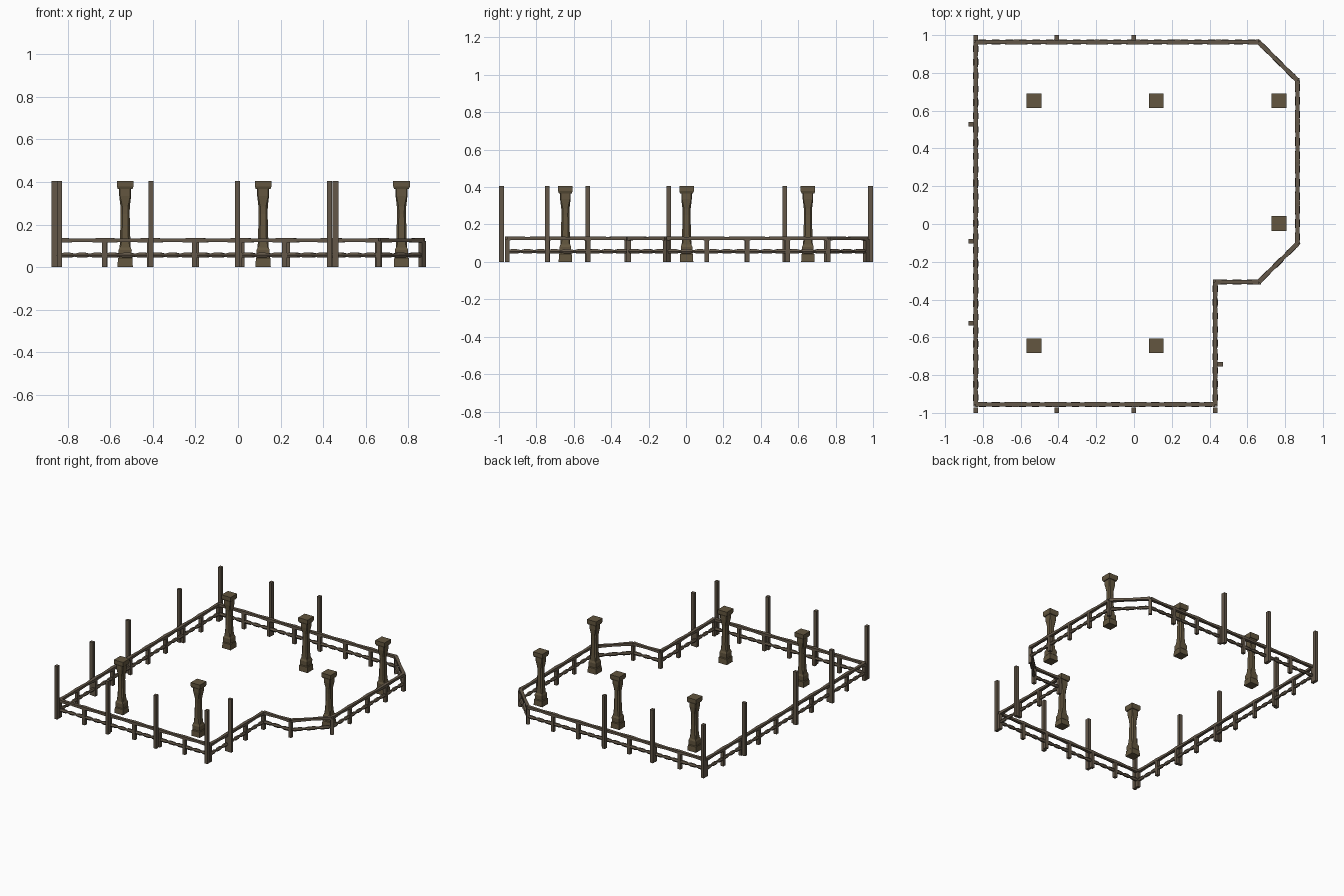
import bpy, bmesh, math
from mathutils import Vector, Matrix

if "Cube" in bpy.data.objects:
    bpy.data.objects.remove(bpy.data.objects["Cube"])


def material(name, color):
    m = bpy.data.materials.new(name)
    m.diffuse_color = color
    m.use_nodes = True
    m.node_tree.nodes["Principled BSDF"].inputs["Base Color"].default_value = m.diffuse_color
    return m


WOOD = material("dark_wood", (0.125, 0.096, 0.066, 1))
PILLAR = material("aged_wood", (0.125, 0.094, 0.05, 1))


def finish(bm, name, mat):
    bmesh.ops.recalc_face_normals(bm, faces=bm.faces[:])
    me = bpy.data.meshes.new(name)
    bm.to_mesh(me)
    bm.free()
    me.materials.append(mat)
    ob = bpy.data.objects.new(name, me)
    bpy.context.collection.objects.link(ob)
    return ob


def box(bm, center, size, angle=0.0):
    m = (Matrix.Translation(center) @ Matrix.Rotation(angle, 4, 'Z')
         @ Matrix.Diagonal((*size, 1)))
    bmesh.ops.create_cube(bm, size=1, matrix=m)


def loft(bm, rings):
    """Skin a list of equal-length point rings and cap both ends."""
    vs = [[bm.verts.new(p) for p in r] for r in rings]
    n = len(vs[0])
    for a, b in zip(vs, vs[1:]):
        for i in range(n):
            bm.faces.new((a[i], a[(i + 1) % n], b[(i + 1) % n], b[i]))
    bm.faces.new(vs[0][::-1])
    bm.faces.new(vs[-1])


# Footprint of the railing: a rectangle with a chamfered bay on the right
OUTLINE = [(-0.838, 0.963), (0.66, 0.963), (0.865, 0.76), (0.865, -0.105),
           (0.66, -0.307), (0.43, -0.307), (0.43, -0.955), (-0.838, -0.955)]
STEP = 0.213

# Every wall is split into equal bays
bays = []
for a, b in zip(OUTLINE, OUTLINE[1:] + OUTLINE[:1]):
    a, b = Vector((*a, 0)), Vector((*b, 0))
    n = max(1, round((b - a).length / STEP))
    if (b - a).length < 0.32:
        n = 1
    bays += [(a.lerp(b, i / n), a.lerp(b, (i + 1) / n)) for i in range(n)]

# Short railing posts
bm = bmesh.new()
for a, b in bays:
    box(bm, a + Vector((0, 0, 0.061)), (0.024, 0.024, 0.122),
        math.atan2((b - a).y, (b - a).x))
finish(bm, "short_posts", WOOD)

# Hand rail, a slightly waisted bar per bay
bm = bmesh.new()
for a, b in bays:
    d = (b - a).normalized()
    side = Vector((-d.y, d.x, 0))
    up = Vector((0, 0, 1))
    rings = []
    for t, w, h in ((0, 0.013, 0.011), (0.12, 0.012, 0.010),
                    (0.5, 0.010, 0.008), (0.88, 0.012, 0.010),
                    (1, 0.013, 0.011)):
        c = a.lerp(b, t) + up * 0.126
        rings.append([c + side * (w * s) + up * (h * u)
                      for s, u in ((-1, -1), (1, -1), (1, 1), (-1, 1))])
    loft(bm, rings)
finish(bm, "hand_rail", WOOD)

# Lower rail, turned with three swellings per bay
bm = bmesh.new()
for a, b in bays:
    d = (b - a).normalized()
    side = Vector((-d.y, d.x, 0))
    up = Vector((0, 0, 1))
    count = 3
    profile = [(0, 0.008)]
    for k in range(count):
        profile += [((k + f) / count, r) for f, r in
                    ((0.28, 0.0135), (0.72, 0.0135), (1, 0.008))]
    rings = []
    for t, r in profile:
        c = a.lerp(b, t) + up * 0.056
        rings.append([c + side * (r * math.cos(q * math.pi / 3))
                      + up * (r * math.sin(q * math.pi / 3)) for q in range(6)])
    loft(bm, rings)
finish(bm, "lower_rail", WOOD)

# Tall roof posts standing just outside the railing
TALL = [(x, y) for x in (-0.838, -0.408, -0.002) for y in (0.986, -0.986)]
TALL += [(0.43, -0.986)]
bm = bmesh.new()
for x, y in TALL:
    box(bm, (x, y, 0.2025), (0.024, 0.028, 0.405))
for x, y in ((-0.863, 0.528), (-0.863, -0.092), (-0.863, -0.525), (0.457, -0.742)):
    box(bm, (x, y, 0.2025), (0.028, 0.024, 0.405))
finish(bm, "tall_posts", WOOD)


# Carved pillars: square plinth, chamfered shaft, square cap
def ring(half, z, cut):
    k = half * (1 - cut)
    h = half
    return [Vector((x, y, z)) for x, y in
            ((h, -k), (h, k), (k, h), (-k, h), (-h, k), (-h, -k), (-k, -h), (k, -h))]


def square(half, z):
    return [Vector((x * half, y * half, z))
            for x, y in ((1, -1), (1, 1), (-1, 1), (-1, -1))]


bm = bmesh.new()
loft(bm, [square(w, z) for w, z in
          ((0.036, 0), (0.034, 0.042), (0.030, 0.047), (0.031, 0.08), (0.025, 0.095))])
loft(bm, [ring(w, z, c) for w, z, c in
          ((0.026, 0.09, 0.15), (0.024, 0.14, 0.4), (0.021, 0.25, 0.4),
           (0.022, 0.285, 0.4), (0.028, 0.335, 0.15), (0.028, 0.375, 0.15))])
loft(bm, [square(w, z) for w, z in
          ((0.034, 0.366), (0.039, 0.378), (0.039, 0.405))])
first = finish(bm, "pillar", PILLAR)
SPOTS = [(-0.53, 0.652), (0.118, 0.652), (0.768, 0.652),
         (0.768, 0.003), (-0.53, -0.645), (0.118, -0.645)]
first.location = (*SPOTS[0], 0)
for p in SPOTS[1:]:
    ob = first.copy()
    ob.location = (*p, 0)
    bpy.context.collection.objects.link(ob)
